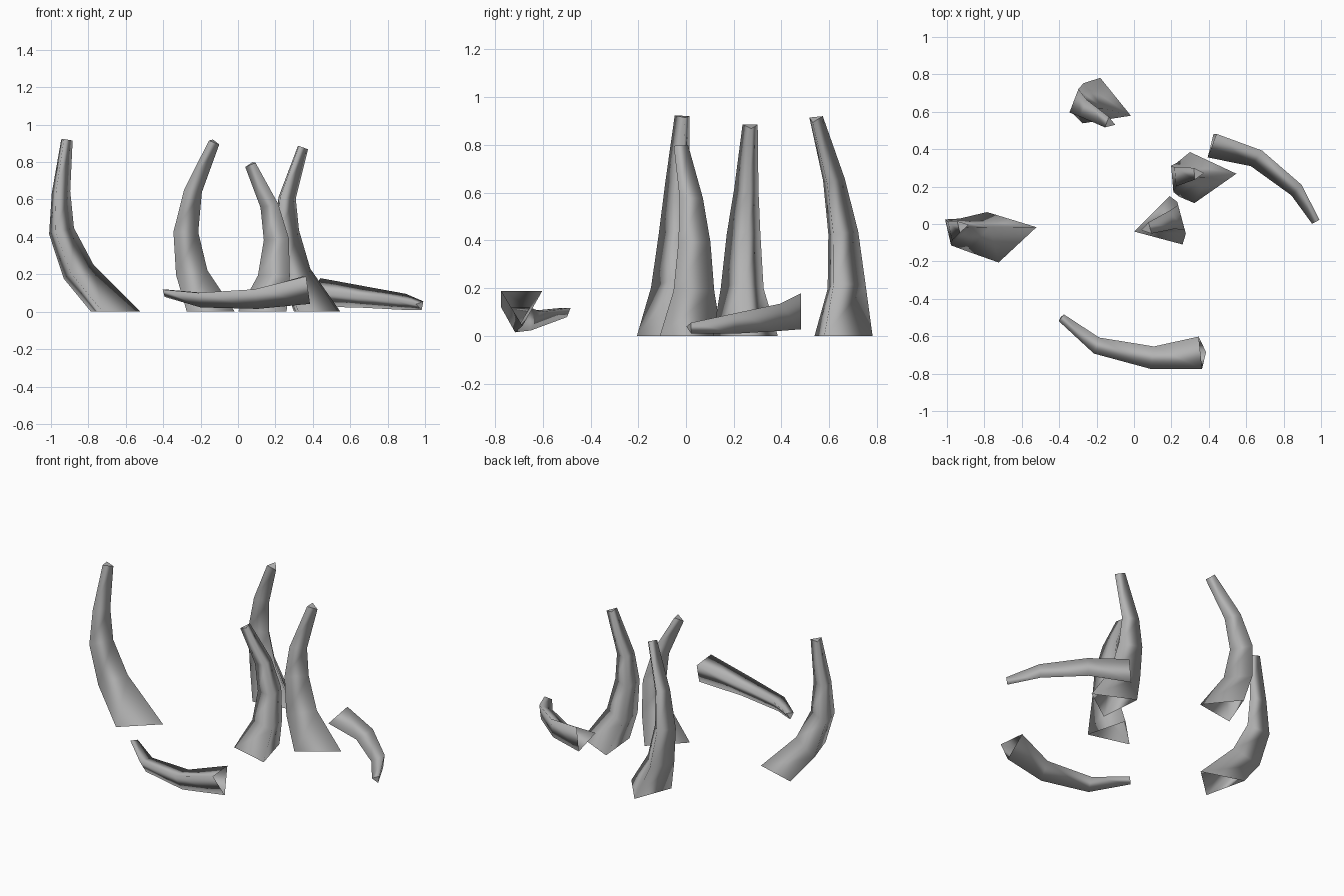
import bpy, bmesh, math
from mathutils import Vector

cube = bpy.data.objects.get("Cube")
if cube:
    bpy.data.objects.remove(cube, do_unlink=True)

# Single plain grey
grey = bpy.data.materials.new("bone_grey")
grey.use_nodes = True
colour = (0.45, 0.45, 0.45, 1)
grey.diffuse_color = colour
grey.node_tree.nodes["Principled BSDF"].inputs["Base Color"].default_value = colour


def ring_normal(path, i, standing):
    """Direction the cross-section faces at one point of the path."""
    last = len(path) - 1
    tangent = (path[min(i + 1, last)] - path[max(i - 1, 0)]).normalized()
    if i == 0 and standing:
        return Vector((0, 0, 1))
    if i in (0, last):
        return tangent
    axis = (path[last] - path[0]).normalized()
    return (tangent + axis).normalized()


def make_tusk(name, points, radii, ridge, standing):
    """Tapered three-sided tusk, open at the root and closed at the tip."""
    path = [Vector(p) for p in points]
    bm = bmesh.new()
    rings = []
    for i, (centre, radius) in enumerate(zip(path, radii)):
        normal = ring_normal(path, i, standing)
        u = (ridge - normal * ridge.dot(normal)).normalized()
        v = normal.cross(u)
        angles = [k * math.tau / 3 for k in range(3)]
        rings.append([bm.verts.new(centre + (u * math.cos(a) + v * math.sin(a)) * radius)
                      for a in angles])
    for low, high in zip(rings, rings[1:]):
        for k in range(3):
            n = (k + 1) % 3
            bm.faces.new((low[k], low[n], high[n], high[k])).smooth = True
    # Flat tip with a crisp rim
    tip = bm.faces.new(rings[-1])
    for edge in tip.edges:
        edge.smooth = False
    mesh = bpy.data.meshes.new(name)
    bm.to_mesh(mesh)
    bm.free()
    mesh.materials.append(grey)
    obj = bpy.data.objects.new(name, mesh)
    bpy.context.collection.objects.link(obj)
    return obj


def compass(degrees):
    a = math.radians(degrees)
    return Vector((math.cos(a), math.sin(a), 0))


# Upright tusks: name, ridge heading, size, path from root to tip
standing_radii = (0.155, 0.102, 0.08, 0.058, 0.036)
standing_tusks = [
    ("right_tusk", 13, 1.03,
     [(-.677, -.053, 0), (-.865, -.045, .21), (-.955, -.035, .43), (-.955, -.03, .64), (-.92, -.012, .92)]),
    ("back_tusk", -21, 0.97,
     [(-.157, .633, 0), (-.255, .655, .21), (-.285, .645, .43), (-.245, .61, .65), (-.13, .54, .91)]),
    ("left_tusk", 5, 1.02,
     [(.39, .255, 0), (.285, .24, .21), (.245, .245, .43), (.25, .255, .61), (.34, .27, .88)]),
    ("middle_tusk", 195, 1.0,
     [(.15, 0, 0), (.205, .02, .19), (.215, .025, .39), (.175, .015, .57), (.07, -.025, .79)]),
]
for name, heading, size, path in standing_tusks:
    make_tusk(name, path, [r * size for r in standing_radii], compass(heading), True)

# Fallen tusks lying on the ground
make_tusk("front_fallen_tusk",
          [(.365, -.687, .14), (.1, -.715, .085), (-.2, -.65, .075), (-.39, -.5, .105)],
          (.1, .07, .052, .026), Vector((0, 0, -1)), False)
make_tusk("left_fallen_tusk",
          [(.42, .44, .105), (.66, .365, .08), (.875, .19, .055), (.975, .015, .035)],
          (.088, .066, .05, .027), Vector((0, -1, 0)), False)
